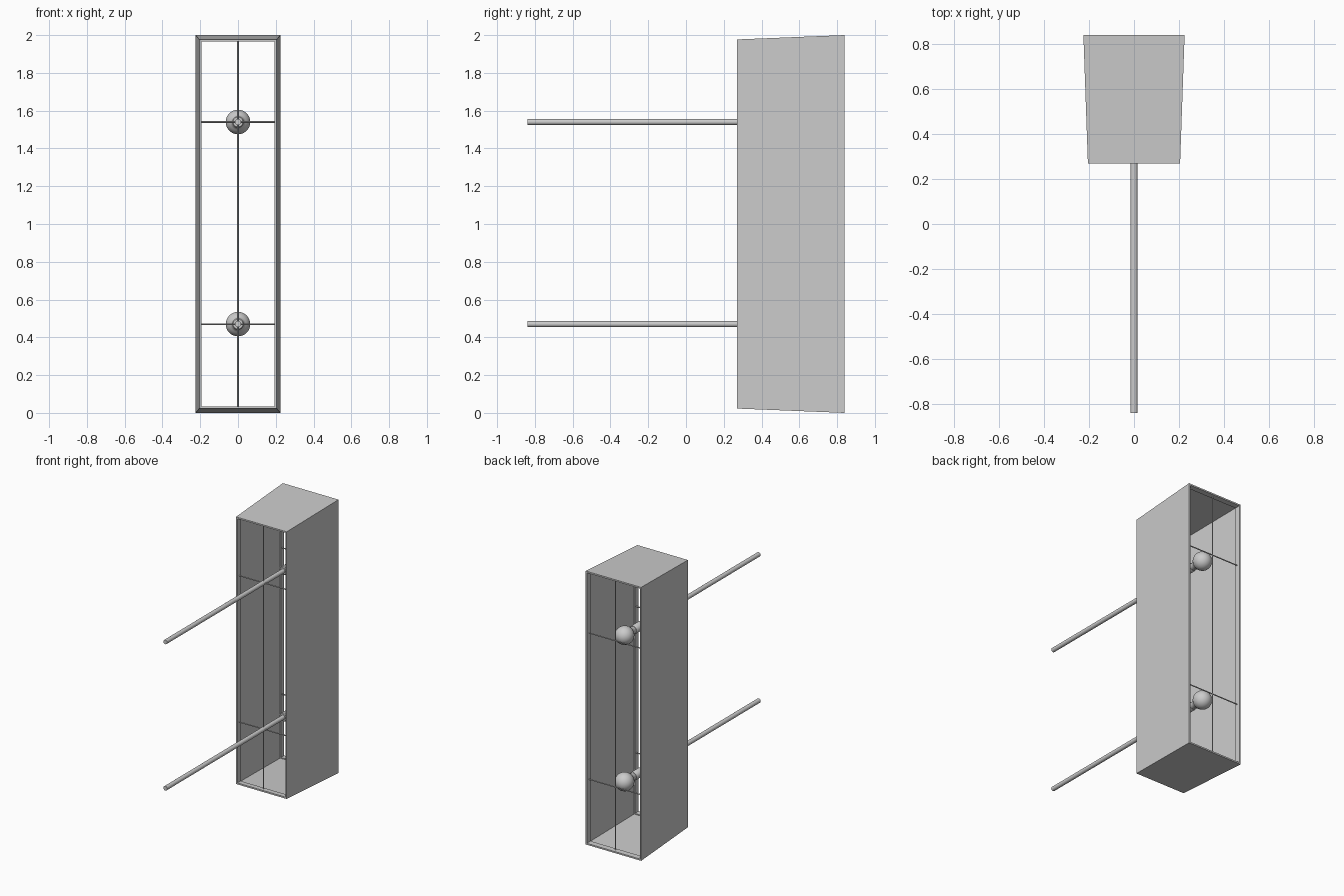
import bpy, bmesh, math
from mathutils import Matrix

if "Cube" in bpy.data.objects:
    bpy.data.objects.remove(bpy.data.objects["Cube"])

YF, YB = 0.27, 0.84          # front and back planes of the shade
ROD_Z = (0.47, 1.54)


def half_size(y):
    """Half width and half height of the tapered shade at depth y."""
    t = (y - YF) / (YB - YF)
    return 0.205 + 0.02 * t, 0.977 + 0.023 * t


def finish(name, bm, smooth=False):
    bmesh.ops.recalc_face_normals(bm, faces=bm.faces)
    mesh = bpy.data.meshes.new(name)
    bm.to_mesh(mesh)
    bm.free()
    ob = bpy.data.objects.new(name, mesh)
    bpy.context.collection.objects.link(ob)
    if smooth:
        bpy.ops.object.select_all(action='DESELECT')
        ob.select_set(True)
        bpy.context.view_layer.objects.active = ob
        bpy.ops.object.shade_smooth_by_angle(angle=math.radians(35))
    return ob


def sleeve(name, y0, y1, outer, inner):
    """Rectangular tapered sleeve between two insets from the shade surface."""
    bm = bmesh.new()
    loops = []
    for y, inset in ((y0, outer), (y1, outer), (y1, inner), (y0, inner)):
        hx, hz = half_size(y)
        hx, hz = hx - inset, hz - inset
        loops.append([bm.verts.new((sx * hx, y, 1 + sz * hz))
                      for sx, sz in ((-1, -1), (1, -1), (1, 1), (-1, 1))])
    for k in range(4):
        a, b = loops[k], loops[(k + 1) % 4]
        for i in range(4):
            j = (i + 1) % 4
            bm.faces.new((a[i], a[j], b[j], b[i]))
    return finish(name, bm)


def wire(name, center, length, axis):
    bm = bmesh.new()
    rot = Matrix.Rotation(math.pi / 2, 4, 'Y') if axis == 'X' else Matrix()
    bmesh.ops.create_cone(bm, cap_ends=True, segments=12, radius1=0.004, radius2=0.004,
                          depth=length, matrix=Matrix.Translation(center) @ rot)
    return finish(name, bm, True)


def lathe(name, profile, z, steps=32):
    """Revolve (radius, y) points around a y-parallel axis at height z."""
    bm = bmesh.new()
    vs = [bm.verts.new((r, y, z)) for r, y in profile]
    es = [bm.edges.new(p) for p in zip(vs, vs[1:])]
    bmesh.ops.spin(bm, geom=vs + es, cent=(0, 0, z), axis=(0, 1, 0),
                   angle=2 * math.pi, steps=steps)
    bmesh.ops.remove_doubles(bm, verts=bm.verts, dist=1e-5)
    return finish(name, bm, True)


# Tapered shade, open at front and back
sleeve("shade", YF, YB, 0.0, 0.004)

# Edge frames and their crossing support wires
for side, y0, y1, yw in (("front", YF, YF + 0.04, YF + 0.025),
                         ("back", YB - 0.04, YB, YB - 0.025)):
    sleeve(side + "_frame", y0, y1, 0.003, 0.011)
    hx, hz = half_size(yw)
    wire(side + "_upright_wire", (0, yw, 1), 2 * hz - 0.014, 'Z')
    for z in ROD_Z:
        wire(side + "_cross_wire", (0, yw, z), 2 * hx - 0.014, 'X')

# Rods with sockets and bulbs
R, CY = 0.065, 0.71
bulb = [(0.0, 0.60), (0.025, 0.60), (0.027, 0.63), (0.036, 0.655)]
for i in range(13):
    a = math.radians(140 - 140 * i / 12)
    bulb.append((R * math.sin(a), CY + R * math.cos(a)))
for z in ROD_Z:
    lathe("rod", [(0, -0.84), (0.016, -0.84), (0.016, 0.53), (0, 0.53)], z, 24)
    lathe("socket", [(0, 0.52), (0.026, 0.52), (0.031, 0.525), (0.031, 0.605),
                     (0.028, 0.61), (0, 0.61)], z)
    lathe("bulb", bulb, z)
